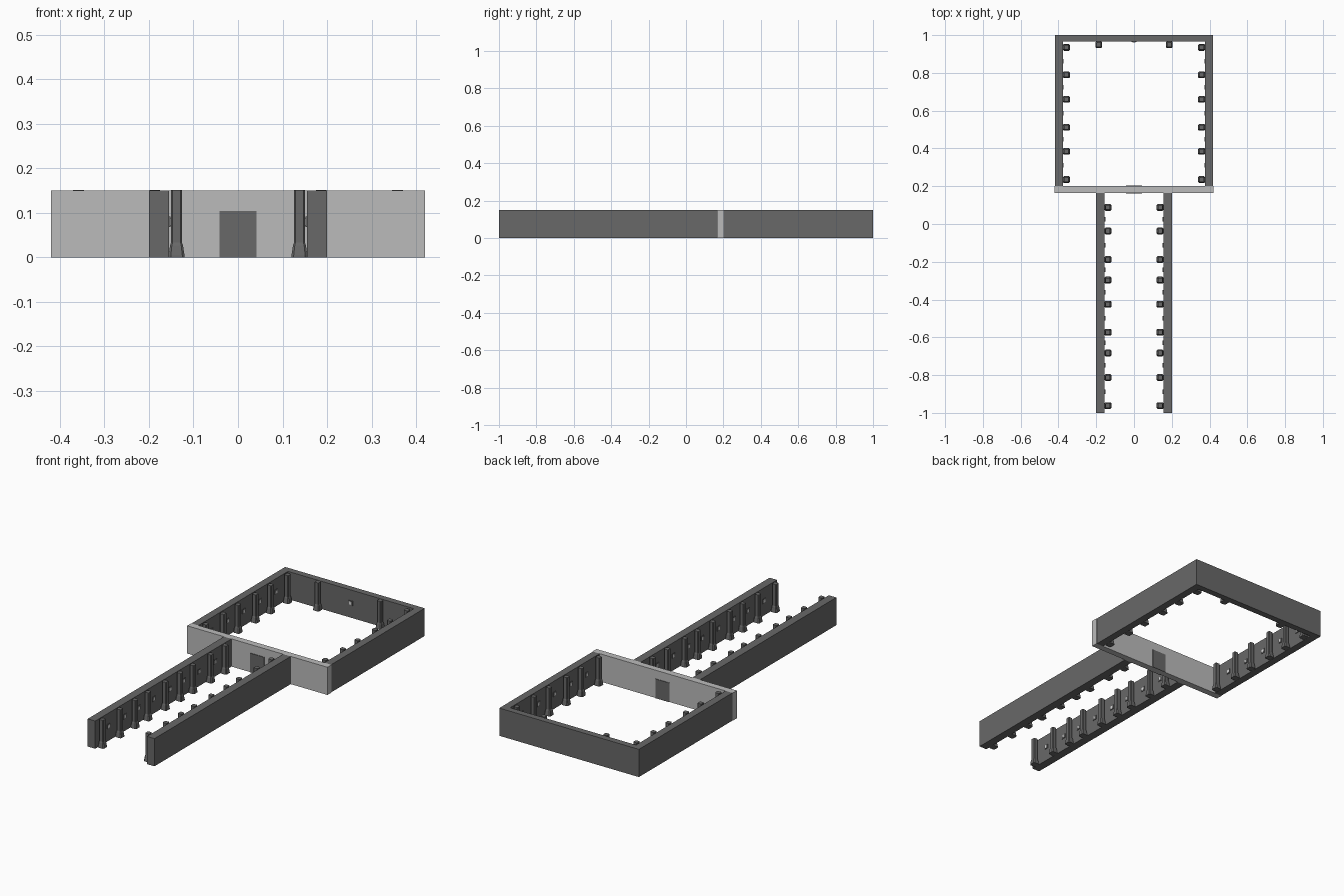
import bpy, bmesh

if "Cube" in bpy.data.objects:
    bpy.data.objects.remove(bpy.data.objects["Cube"])


def material(name, v):
    m = bpy.data.materials.new(name)
    m.diffuse_color = (v, v, v, 1)
    m.use_nodes = True
    m.node_tree.nodes["Principled BSDF"].inputs["Base Color"].default_value = m.diffuse_color
    return m


DARK = material("dark_stone", 0.14)
LIGHT = material("light_stone", 0.50)
PALE = material("pale_lamp", 0.70)


def finish(name, bm, mat):
    bmesh.ops.recalc_face_normals(bm, faces=bm.faces)
    me = bpy.data.meshes.new(name)
    bm.to_mesh(me)
    bm.free()
    me.materials.append(mat)
    ob = bpy.data.objects.new(name, me)
    bpy.context.collection.objects.link(ob)
    return ob


def box(name, x0, x1, y0, y1, z0, z1, mat):
    bm = bmesh.new()
    bmesh.ops.create_cube(bm, size=1)
    for v in bm.verts:
        v.co = (x0 + (v.co.x + .5) * (x1 - x0),
                y0 + (v.co.y + .5) * (y1 - y0),
                z0 + (v.co.z + .5) * (z1 - z0))
    return finish(name, bm, mat)


# Pillar profile: half width and height, swept as a chamfered square
PROFILE = [(.018, 0), (.018, .004), (.0145, .027), (.012, .034), (.012, .151)]


def pillar(name, x, y):
    bm = bmesh.new()
    rings = []
    for h, z in PROFILE:
        c = h * .72
        pts = [(h, -c), (h, c), (c, h), (-c, h), (-h, c), (-h, -c), (-c, -h), (c, -h)]
        rings.append([bm.verts.new((x + a, y + b, z)) for a, b in pts])
    for r0, r1 in zip(rings, rings[1:]):
        for i in range(8):
            j = (i + 1) % 8
            bm.faces.new((r0[i], r0[j], r1[j], r1[i]))
    bm.faces.new(rings[0][::-1])
    bm.faces.new(rings[-1])
    finish(name, bm, DARK)


def lamp(name, x, y, nx, ny):
    # Square wall plate with a small pale centre, facing (nx, ny)
    for part, w, t, mat in (("plate", .012, .003, DARK), ("light", .008, .0045, PALE)):
        dx, dy = (t, w) if nx else (w, t)
        box(name + "_" + part, x - dx, x + dx, y - dy, y + dy, .08 - w, .08 + w, mat)


# Walls of corridor and chamber
for s, side in ((-1, "left"), (1, "right")):
    a, b = sorted((s * .155, s * .20))
    box(side + "_corridor_wall", a, b, -1, .165, 0, .15, DARK)
    a, b = sorted((s * .377, s * .418))
    box(side + "_chamber_wall", a, b, .2, .966, 0, .15, DARK)
box("back_chamber_wall", -.418, .418, .966, 1, 0, .15, DARK)
box("dividing_wall", -.42, .42, .165, .2, 0, .15, LIGHT)
box("door", -.042, .042, .162, .203, 0, .104, DARK)

# Pillars and the lamps between them
CORRIDOR = [.088, -.037, -.188, -.297, -.425, -.573, -.683, -.813, -.962]
CHAMBER = [.935, .79, .66, .512, .385, .235]
for s, side in ((-1, "left"), (1, "right")):
    for room, ys, px, wx in (("corridor", CORRIDOR, .138, .155),
                             ("chamber", CHAMBER, .358, .377)):
        for i, y in enumerate(ys):
            pillar(f"{side}_{room}_pillar_{i}", s * px, y)
        for i, (y0, y1) in enumerate(zip(ys, ys[1:])):
            lamp(f"{side}_{room}_lamp_{i}", s * wx, (y0 + y1) / 2, -s, 0)
    pillar(side + "_back_pillar", s * .187, .949)
lamp("back_lamp", 0, .966, 0, -1)
